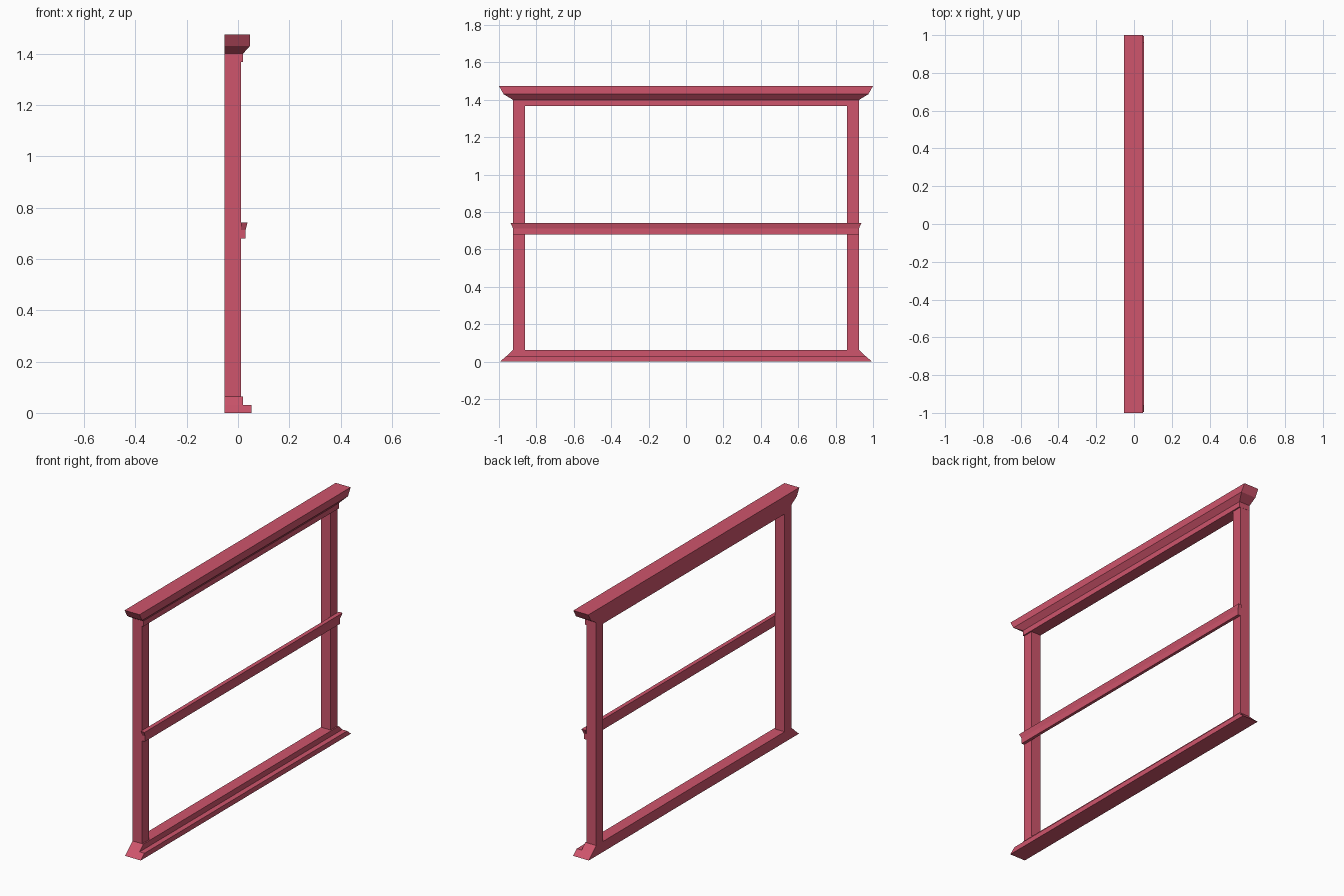
import bpy

if "Cube" in bpy.data.objects:
    bpy.data.objects.remove(bpy.data.objects["Cube"])

BACK = -0.052

mat = bpy.data.materials.new("red_paint")
mat.diffuse_color = (0.62, 0.09, 0.15, 1)
mat.use_nodes = True
mat.node_tree.nodes["Principled BSDF"].inputs["Base Color"].default_value = mat.diffuse_color


def make(name, verts, faces):
    mesh = bpy.data.meshes.new(name)
    mesh.from_pydata(verts, [], faces)
    mesh.materials.append(mat)
    obj = bpy.data.objects.new(name, mesh)
    bpy.context.collection.objects.link(obj)
    return obj


def moulding(name, back, levels):
    """Loft rectangles upward; each level is (z, front x, half length)."""
    verts, faces = [], []
    for z, front, half in levels:
        verts += [(back, -half, z), (front, -half, z),
                  (front, half, z), (back, half, z)]
    for i in range(len(levels) - 1):
        a = i * 4
        same_end = levels[i][0] == levels[i + 1][0] and levels[i][2] == levels[i + 1][2]
        for j in range(4):
            # a horizontal step with equal ends only needs its front ledge
            if same_end and j != 1:
                continue
            k = (j + 1) % 4
            faces.append((a + j, a + k, a + 4 + k, a + 4 + j))
    n = len(verts)
    faces += [(3, 2, 1, 0), (n - 4, n - 3, n - 2, n - 1)]
    return make(name, verts, faces)


# Stepped sill with splayed ends
moulding("bottom_rail", BACK, [(0, 0.052, 0.995), (0.03, 0.052, 0.96),
                               (0.03, 0.02, 0.96), (0.063, 0.02, 0.925)])

# Crown moulding, flaring outward to the top
moulding("top_rail", BACK, [(1.368, 0.02, 0.926), (1.40, 0.02, 0.926),
                            (1.43, 0.047, 0.975), (1.474, 0.047, 1.0)])

# Slim rail fixed across the front of the posts
moulding("middle_rail", 0.012, [(0.68, 0.03, 0.925), (0.713, 0.03, 0.925),
                                (0.742, 0.037, 0.938)])

# Upright posts
for side, s in (("left", -1), ("right", 1)):
    post = moulding(side + "_post", BACK, [(0.063, 0.012, 0.0325), (1.368, 0.012, 0.0325)])
    post.location.y = s * 0.8925
